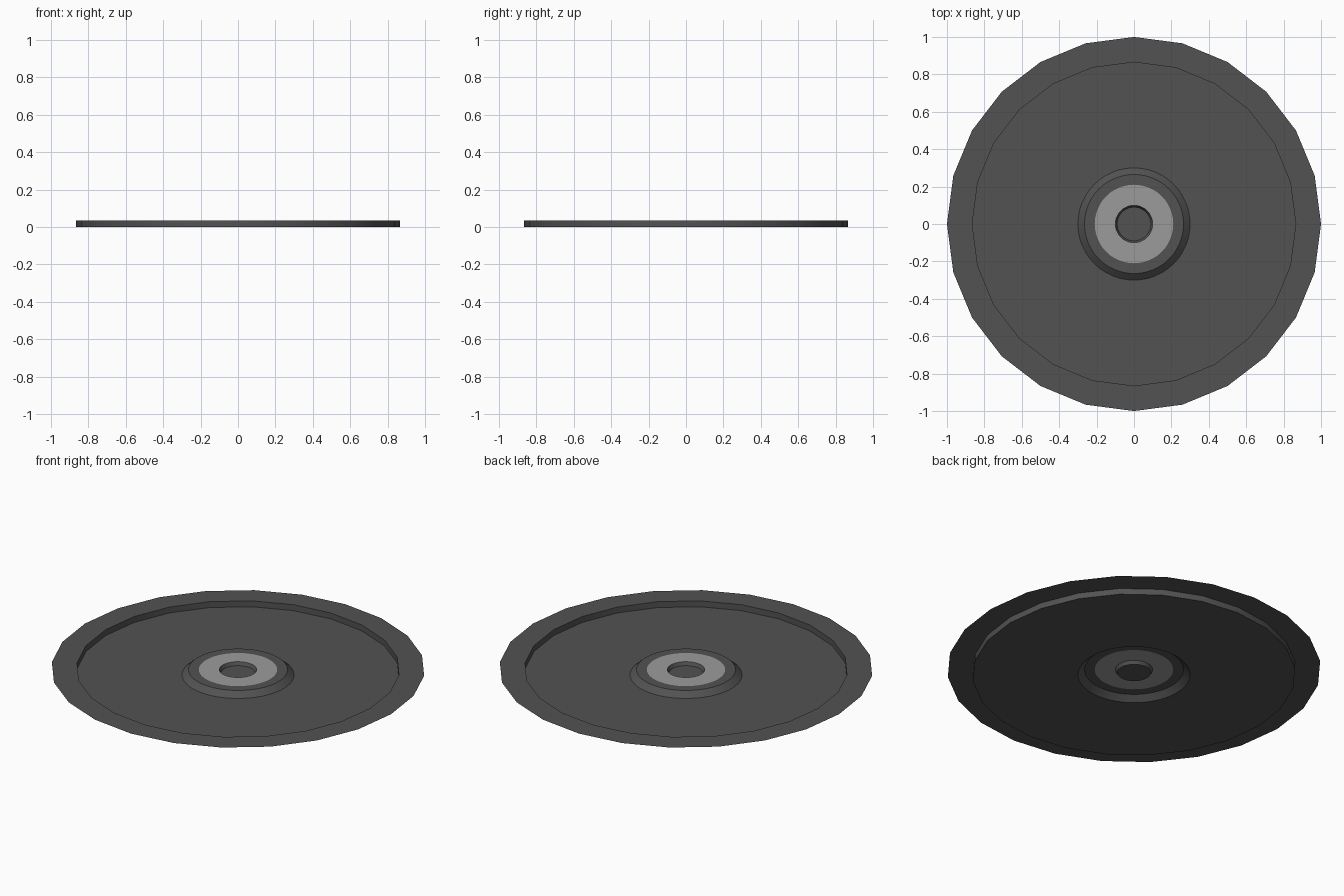
import bpy, math

if "Cube" in bpy.data.objects:
    bpy.data.objects.remove(bpy.data.objects["Cube"])


def material(name, v):
    m = bpy.data.materials.new(name)
    m.diffuse_color = (v, v, v, 1)
    m.use_nodes = True
    m.node_tree.nodes["Principled BSDF"].inputs["Base Color"].default_value = m.diffuse_color
    return m


dark = material("dark grey", 0.085)
light = material("light grey", 0.33)


def lathe(name, profile, sides, mat, cap=False):
    """Open sheet turned around z from (radius, height) points."""
    verts, faces = [], []
    for r, z in profile:
        for i in range(sides):
            a = 2 * math.pi * i / sides
            verts.append((r * math.cos(a), r * math.sin(a), z))
    for k in range(len(profile) - 1):
        for i in range(sides):
            j = (i + 1) % sides
            a, b = k * sides, (k + 1) * sides
            # profile runs inwards, so faces point up
            faces.append((a + i, a + j, b + j, b + i))
    if cap:
        last = (len(profile) - 1) * sides
        faces.append(tuple(range(last, last + sides)))
    me = bpy.data.meshes.new(name)
    me.from_pydata(verts, [], faces)
    me.materials.append(mat)
    ob = bpy.data.objects.new(name, me)
    bpy.context.collection.objects.link(ob)
    bpy.context.view_layer.objects.active = ob
    ob.select_set(True)
    bpy.ops.object.shade_smooth_by_angle(angle=math.radians(30))
    ob.select_set(False)
    return ob


H = 0.035   # rim height
B = 0.031   # boss height

# Low-poly outer rim, step wall
lathe("outer_rim", [(1.0, H), (0.865, H), (0.865, 0)], 24, dark)


# Floor: 24-sided outside, 48-sided round hole for the boss
def floor():
    verts, faces = [], []
    n = 48
    for i in range(n):
        a = 2 * math.pi * i / n
        r = 0.865 if i % 2 == 0 else 0.865 * math.cos(math.pi / 24)
        verts.append((r * math.cos(a), r * math.sin(a), 0))
    for i in range(n):
        a = 2 * math.pi * i / n
        verts.append((0.3 * math.cos(a), 0.3 * math.sin(a), 0))
    for i in range(n):
        j = (i + 1) % n
        faces.append((i, j, n + j, n + i))
    me = bpy.data.meshes.new("floor")
    me.from_pydata(verts, [], faces)
    me.materials.append(dark)
    bpy.context.collection.objects.link(bpy.data.objects.new("floor", me))


floor()

# Raised centre boss with pale ring and central recess
lathe("boss_edge", [(0.3, 0), (0.265, B), (0.21, B)], 48, dark)
lathe("pale_ring", [(0.21, B), (0.1, B)], 48, light)
lathe("centre_recess", [(0.1, B), (0.09, 0.012)], 48, dark, cap=True)
